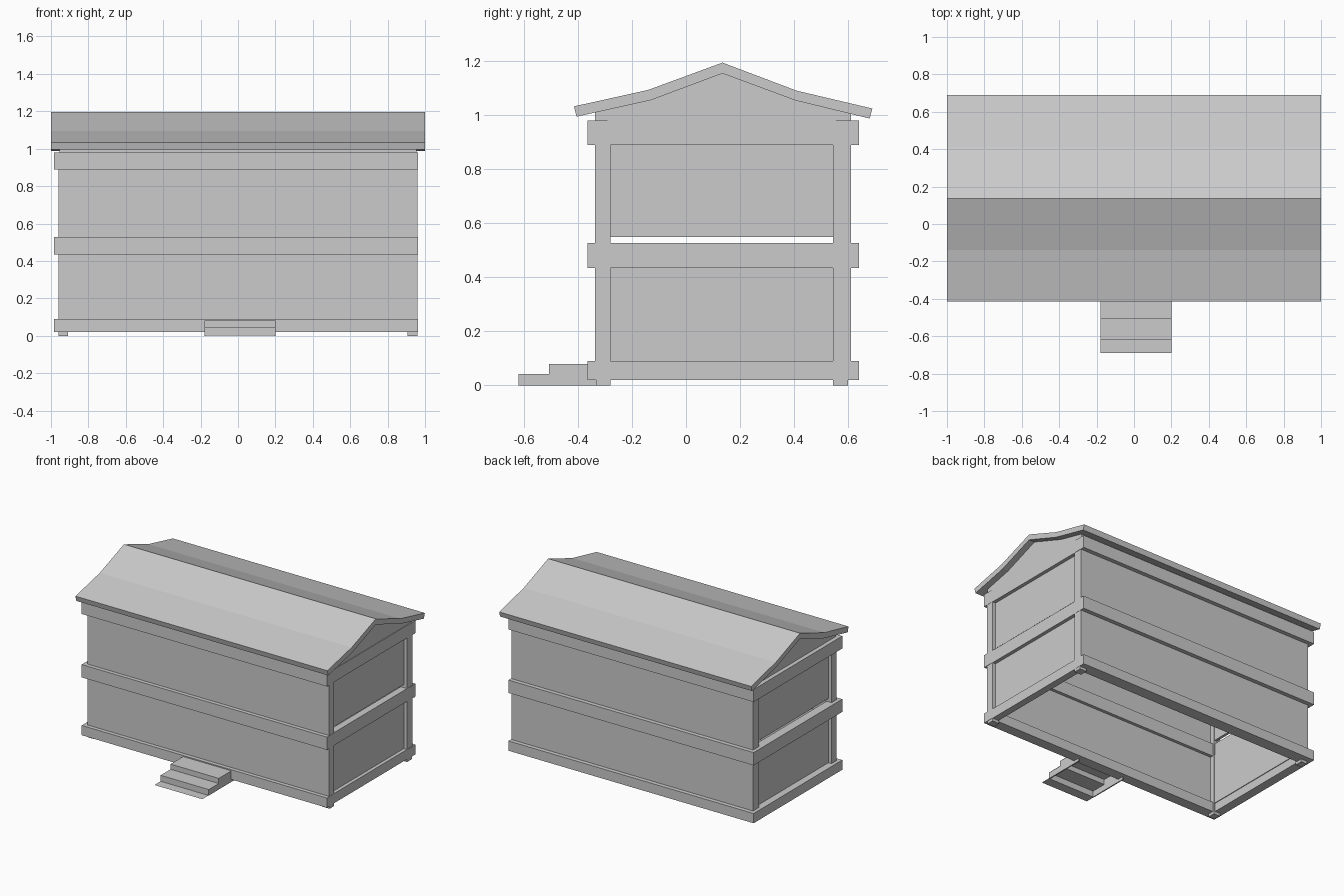
import bpy, bmesh

if "Cube" in bpy.data.objects:
    bpy.data.objects.remove(bpy.data.objects["Cube"])


def mesh_object(name, verts, faces):
    mesh = bpy.data.meshes.new(name)
    mesh.from_pydata(verts, [], faces)
    bm = bmesh.new()
    bm.from_mesh(mesh)
    bmesh.ops.recalc_face_normals(bm, faces=bm.faces)
    bm.to_mesh(mesh)
    bm.free()
    obj = bpy.data.objects.new(name, mesh)
    bpy.context.collection.objects.link(obj)
    return obj


def extrude_x(name, profile, x0, x1):
    """Closed prism from a y-z outline, running along x."""
    n = len(profile)
    verts = [(x, y, z) for x in (x0, x1) for y, z in profile]
    faces = [tuple(range(n)), tuple(range(n, 2 * n))]
    faces += [(i, (i + 1) % n, n + (i + 1) % n, n + i) for i in range(n)]
    return mesh_object(name, verts, faces)


def box(name, x0, x1, y0, y1, z0, z1):
    return extrude_x(name, [(y0, z0), (y1, z0), (y1, z1), (y0, z1)], x0, x1)


# Corner posts, reaching the ground as short feet
for side, x0, x1 in (("left", -0.96, -0.91), ("right", 0.905, 0.96)):
    for end, y0, y1 in (("front", -0.333, -0.28), ("back", 0.545, 0.6)):
        box(f"{end}_{side}_post", x0, x1, y0, y1, 0, 0.98)

# Horizontal bands around the building at three heights
bands = {"bottom": (0.02, 0.09), "middle": (0.435, 0.527), "top": (0.89, 0.98)}
for level, (z0, z1) in bands.items():
    box(f"{level}_front_band", -0.985, 0.962, -0.365, -0.29, z0, z1)
    box(f"{level}_back_band", -0.985, 0.962, 0.555, 0.64, z0, z1)
    box(f"{level}_right_band", 0.91, 0.96, -0.285, 0.55, z0, z1)
    box(f"{level}_left_band", -0.985, -0.92, -0.29, 0.555, z0, z1)

# Long wall panels cover the posts on the front and back
for level, z0, z1 in (("lower", 0.08, 0.44), ("upper", 0.52, 0.90)):
    box(f"{level}_front_wall", -0.96, 0.96, -0.337, -0.312, z0, z1)
    box(f"{level}_back_wall", -0.96, 0.96, 0.585, 0.61, z0, z1)

# Recessed end panels, with an open slot above the middle band
for level, z0, z1 in (("lower", 0.08, 0.44), ("upper", 0.55, 0.90)):
    box(f"{level}_right_panel", 0.915, 0.935, -0.285, 0.55, z0, z1)
    box(f"{level}_left_panel", -0.935, -0.915, -0.285, 0.55, z0, z1)

# Gable ends and the eave strips closing the wall up to the roof
gable = [(-0.337, 0.98), (0.61, 0.98), (0.61, 1.008), (0.41, 1.055),
         (0.135, 1.157), (-0.135, 1.057), (-0.337, 1.012)]
extrude_x("right_gable", gable, 0.915, 0.955)
extrude_x("left_gable", gable, -0.955, -0.915)
box("front_eave_strip", -0.955, 0.955, -0.335, -0.30, 0.975, 1.012)
box("back_eave_strip", -0.955, 0.955, 0.57, 0.608, 0.975, 1.008)

# Bent roof slab
extrude_x("roof", [
    (-0.415, 1.033), (-0.14, 1.094), (0.135, 1.195), (0.41, 1.091), (0.69, 1.025),
    (0.68, 0.988), (0.405, 1.055), (0.135, 1.155), (-0.13, 1.056), (-0.405, 0.995),
], -1, 1)

# Folded stair sheet with closed sides and an open underside
fold = [(-0.69, 0.002), (-0.62, 0.002), (-0.62, 0.045), (-0.507, 0.045),
        (-0.507, 0.082), (-0.32, 0.082)]
n = len(fold)
stair_verts = [(x, y, z) for x in (-0.18, 0.2) for y, z in fold]
stair_faces = [(i, i + 1, n + i + 1, n + i) for i in range(n - 1)]
mesh_object("stair_treads", stair_verts, stair_faces)
cheek = [(-0.62, 0), (-0.32, 0), (-0.32, 0.08), (-0.507, 0.08), (-0.507, 0.043), (-0.62, 0.043)]
extrude_x("stair_left_side", cheek, -0.18, -0.172)
extrude_x("stair_right_side", cheek, 0.192, 0.2)
